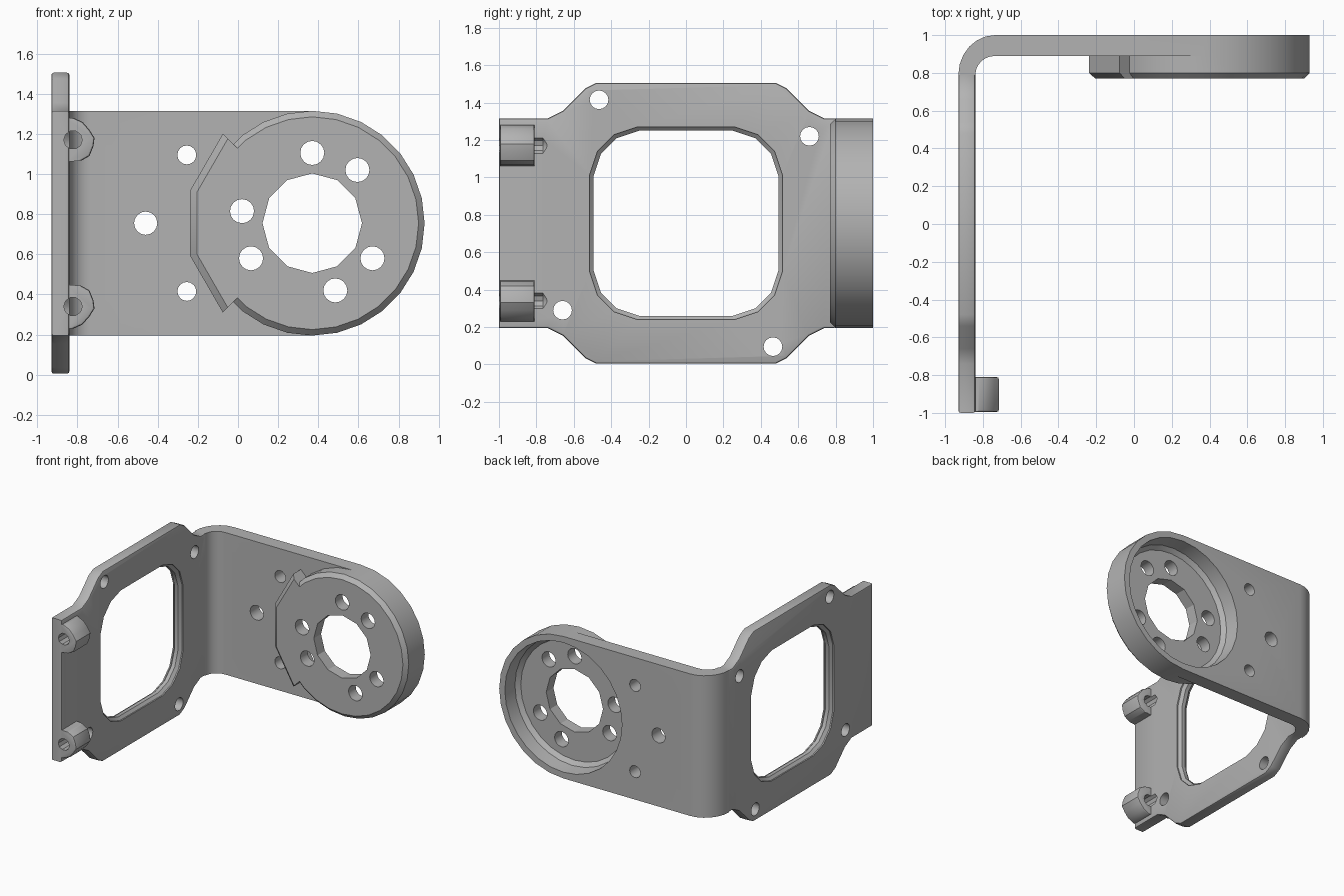
import bpy, bmesh
from math import sin, cos, pi, radians

if "Cube" in bpy.data.objects:
    bpy.data.objects.remove(bpy.data.objects["Cube"])

MID = 0.755           # mid height of the bracket
HALF = 0.56           # half height of the back plate
CX = 0.37             # cup axis
OUT, IN = -0.93, -0.84  # faces of the side plate

grey = bpy.data.materials.new("cast_grey")
grey.use_nodes = True
colour = (0.45, 0.45, 0.45, 1)
grey.diffuse_color = colour
grey.node_tree.nodes["Principled BSDF"].inputs["Base Color"].default_value = colour


def loft(name, loops, soften=None):
    """Skin matching loops of points and cap both ends."""
    bm = bmesh.new()
    rows = [[bm.verts.new(p) for p in loop] for loop in loops]
    n = len(rows[0])
    for a, b in zip(rows, rows[1:]):
        for i in range(n):
            j = (i + 1) % n
            bm.faces.new((a[i], a[j], b[j], b[i]))
    bm.faces.new(rows[0])
    bm.faces.new(rows[-1])
    bmesh.ops.recalc_face_normals(bm, faces=bm.faces)
    if soften:
        bmesh.ops.bevel(bm, geom=[e for e in bm.edges if soften(e)],
                        offset=0.012, segments=2, profile=0.5, affect='EDGES')
    mesh = bpy.data.meshes.new(name)
    bm.to_mesh(mesh)
    bm.free()
    mesh.materials.append(grey)
    ob = bpy.data.objects.new(name, mesh)
    bpy.context.collection.objects.link(ob)
    return ob


def circle(u, v, r, n):
    return [(u + r * cos(2 * pi * i / n), v + r * sin(2 * pi * i / n)) for i in range(n)]


def at_x(pts, x):
    return [(x, u, v) for u, v in pts]


def at_y(pts, y):
    return [(u, y, v) for u, v in pts]


def at_z(pts, z):
    return [(u, v, z) for u, v in pts]


def combine(ob, tool, op):
    mod = ob.modifiers.new(op.lower(), 'BOOLEAN')
    mod.operation, mod.object, mod.solver = op, tool, 'EXACT'
    bpy.ops.object.select_all(action='DESELECT')
    bpy.context.view_layer.objects.active = ob
    ob.select_set(True)
    bpy.ops.object.modifier_apply(modifier=mod.name)
    bpy.data.objects.remove(tool)


def cut(ob, loops):
    combine(ob, loft("cutter", loops), 'DIFFERENCE')


def finish(ob):
    bpy.ops.object.select_all(action='DESELECT')
    bpy.context.view_layer.objects.active = ob
    ob.select_set(True)
    bpy.ops.object.shade_smooth_by_angle(angle=radians(29))


# Back plate with its bend into the side plate
BX, BY = -0.735, 0.79
turn = [pi - pi / 2 * i / 6 for i in range(7)]
bend_out = [(BX + 0.195 * cos(a), BY + 0.21 * sin(a)) for a in turn]
bend_in = [(BX + 0.105 * cos(a), BY + 0.1 * sin(a)) for a in turn]
section = bend_out + [(CX, 1.0), (CX, 0.89)] + bend_in[::-1]
back = loft("back_plate", [at_z(section, MID - HALF), at_z(section, MID + HALF)])

# Round cup on the end of the back plate
cup = loft("cup", [at_y(circle(CX, MID, r, 28), y)
                   for r, y in ((HALF, 1.0), (HALF, 0.8), (0.53, 0.77))])
combine(back, cup, 'UNION')

# Raised stop segment on the cup's inner side
steps = [radians(a) for a in (135, 165, 195, 225)]


def stop_outline(r):
    arc = [(CX + r * cos(a), MID + r * sin(a)) for a in steps]
    return arc + [(CX + 0.42 * cos(a), MID + 0.42 * sin(a)) for a in steps[::-1]]


stop = loft("stop", [at_y(stop_outline(r), y)
                     for r, y in ((0.63, 0.92), (0.63, 0.8), (0.595, 0.77))])
combine(back, stop, 'UNION')

# Recess behind the cup, centre bore and screw holes
cut(back, [at_y(circle(CX, MID, r, 28), y)
           for r, y in ((0.515, 1.05), (0.51, 0.98), (0.5, 0.89), (0.47, 0.86))])
cut(back, [at_y(circle(CX, MID, 0.248, 12), y) for y in (0.7, 1.05)])
holes = [(CX, 1.105, 0.06), (0.595, 1.02, 0.06), (0.02, 0.815, 0.06),
         (0.065, 0.58, 0.06), (0.67, 0.58, 0.06), (0.485, 0.42, 0.06),
         (-0.46, MID, 0.058), (-0.255, 1.095, 0.047), (-0.255, 0.415, 0.047)]
for x, z, r in holes:
    cut(back, [at_y(circle(x, z, r, 16), y) for y in (0.7, 1.05)])
finish(back)

# Side plate with flared top and bottom
flare = [(0.48, 0.75), (0.54, 0.72), (0.66, 0.6), (0.74, HALF)]
upper = [(BY, HALF)] + flare[::-1] + [(-u, v) for u, v in flare] + [(-1, HALF)]
outline = upper + [(u, -v) for u, v in upper[::-1]]
outline = [(u, MID + v) for u, v in outline]


def rim(edge):
    a, b = (v.co for v in edge.verts)
    return abs(a.x - b.x) < 1e-5 and min(a.y, b.y) < BY - 0.01


side = loft("side_plate", [at_x(outline, OUT), at_x(outline, IN)], rim)


# Chamfered window in the side plate
def window(grow):
    corner = [(0.495, 0.25), (0.455, 0.37), (0.37, 0.455), (0.25, 0.495)]
    pts = []
    for k in range(4):
        c, s = round(cos(k * pi / 2)), round(sin(k * pi / 2))
        pts += [(u * c - v * s, u * s + v * c) for u, v in corner]
    f = 1 + grow / 0.495
    return [(u * f, MID + v * f) for u, v in pts]


cut(side, [at_x(window(g), x) for g, x in
           ((0.02, OUT - 0.05), (0.02, OUT + 0.01), (0, OUT + 0.03),
            (0, IN - 0.03), (0.02, IN - 0.01), (0.02, IN + 0.05))])

# Four mounting holes, each a quarter turn from the last
u, v = -0.465, 0.66
for k in range(4):
    cut(side, [at_x(circle(u, MID + v, 0.05, 16), x) for x in (OUT - 0.05, IN + 0.05)])
    u, v = -v, u


# Mirrored pair of lugs with blind pin holes that groove the side plate
def pin_hole(z):
    return [at_y(circle(-0.822, z, r, 10), y)
            for r, y in ((0.046, -1.05), (0.046, -0.765), (0.015, -0.74))]


lug_side = [(-0.86, 0.525), (-0.82, 0.525), (-0.775, 0.505), (-0.74, 0.465),
            (-0.715, 0.425), (-0.72, 0.385), (-0.74, 0.335), (-0.78, 0.312), (-0.86, 0.305)]
for name, sign in (("upper_lug", 1), ("lower_lug", -1)):
    shape = [(x, MID + sign * h) for x, h in lug_side]
    lug = loft(name, [at_y(shape, -0.995), at_y(shape, -0.81)],
               lambda e: abs(e.verts[0].co.y - e.verts[1].co.y) < 1e-5
               and min(w.co.x for w in e.verts) > -0.85)
    z = MID + sign * 0.415
    cut(lug, pin_hole(z))
    cut(side, pin_hole(z))
    finish(lug)
finish(side)
